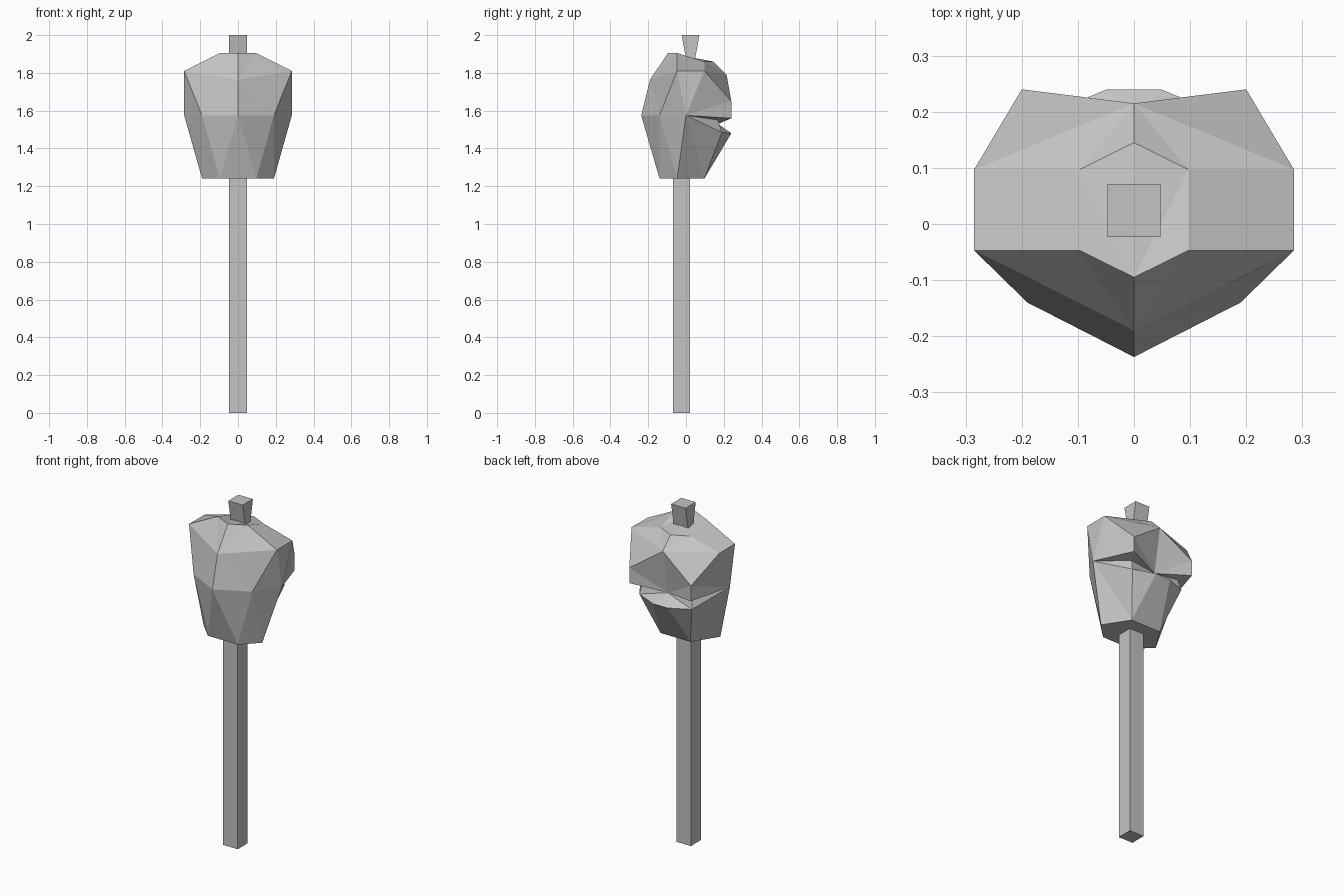
import bpy
import bmesh

cube = bpy.data.objects.get("Cube")
if cube:
    bpy.data.objects.remove(cube, do_unlink=True)

# Single flat colour
grey = bpy.data.materials.new("plain_grey")
grey.use_nodes = True
colour = (0.55, 0.55, 0.55, 1)
grey.diffuse_color = colour
grey.node_tree.nodes["Principled BSDF"].inputs["Base Color"].default_value = colour


def finish(name, bm):
    bmesh.ops.remove_doubles(bm, verts=bm.verts, dist=0.0005)
    bmesh.ops.recalc_face_normals(bm, faces=bm.faces)
    mesh = bpy.data.meshes.new(name)
    bm.to_mesh(mesh)
    bm.free()
    mesh.materials.append(grey)
    obj = bpy.data.objects.new(name, mesh)
    bpy.context.collection.objects.link(obj)


def tapered_box(name, half_x, low, high):
    """Box between two (y_min, y_max, z) spans."""
    bm = bmesh.new()
    rings = []
    for y0, y1, z in (low, high):
        corners = ((-half_x, y0), (half_x, y0), (half_x, y1), (-half_x, y1))
        rings.append([bm.verts.new((x, y, z)) for x, y in corners])
    bottom, top = rings
    bm.faces.new(bottom)
    bm.faces.new(top)
    for i in range(4):
        j = (i + 1) % 4
        bm.faces.new((bottom[i], bottom[j], top[j], top[i]))
    finish(name, bm)


# Pole and the wedge-shaped stub on top
tapered_box("pole", 0.047, (-0.07, 0.022, 0), (-0.07, 0.022, 1.24))
tapered_box("top_stub", 0.047, (0, 0.048, 1.875), (-0.023, 0.071, 2))

# Landmarks of the carved head, one half only
points = {
    "crown_front": (0, -.095, 1.905),
    "crown_side": (.097, -.047, 1.905),
    "crown_back": (.097, .097, 1.86),
    "nape": (0, .145, 1.86),
    "temple_front": (.285, -.047, 1.81),
    "temple_back": (.285, .097, 1.81),
    "brow": (0, -.19, 1.765),
    "front": (0, -.237, 1.575),
    "side": (.19, -.14, 1.575),
    "hinge": (.285, 0, 1.575),
    "base_mid": (0, -.14, 1.24),
    "base_front": (.097, -.14, 1.24),
    "base_side": (.19, -.047, 1.24),
    "base_back": (.097, .097, 1.24),
    "base_rear": (0, .097, 1.24),
    "ridge": (0, .215, 1.79),
    "cheek": (.2, .24, 1.65),
    "lip": (.2, .24, 1.56),
    "notch": (.16, .17, 1.55),
    "jaw": (.17, .19, 1.485),
    "chin": (.048, .24, 1.48),
    "chin_mid": (0, .24, 1.48),
    "mouth": (0, .17, 1.53),
}

# Top and sides of the skull
skull_facets = [
    "crown_front crown_side crown_back",
    "crown_front crown_back nape",
    "crown_front brow crown_side",
    "crown_side brow temple_front",
    "crown_side temple_front temple_back crown_back",
    "crown_back temple_back ridge",
    "crown_back ridge nape",
    "temple_back cheek ridge",
    "brow front side",
    "brow side temple_front",
    "temple_front side hinge",
    "temple_front hinge temple_back",
    "temple_back hinge cheek",
    "hinge lip cheek",
]

# Lower half, down to the flat base
jaw_facets = [
    "front base_mid base_front",
    "front base_front side",
    "side base_front base_side",
    "side base_side hinge",
    "hinge base_side base_back",
    "hinge base_back jaw",
    "jaw base_back chin",
    "chin base_back base_rear chin_mid",
    "base_mid base_front base_side base_back base_rear",
]

# Recessed mouth and the cut at each jaw hinge
mouth_facets = [
    "hinge notch lip",
    "hinge jaw notch",
    "ridge cheek mouth",
    "cheek lip mouth",
    "lip notch mouth",
    "notch jaw mouth",
    "jaw chin mouth",
    "chin chin_mid mouth",
]

# Head, built on both sides of the centre plane
head = bmesh.new()
for sign in (1, -1):
    verts = {n: head.verts.new((sign * x, y, z)) for n, (x, y, z) in points.items()}
    for facet in skull_facets + jaw_facets + mouth_facets:
        head.faces.new([verts[n] for n in facet.split()])
finish("carved_head", head)
